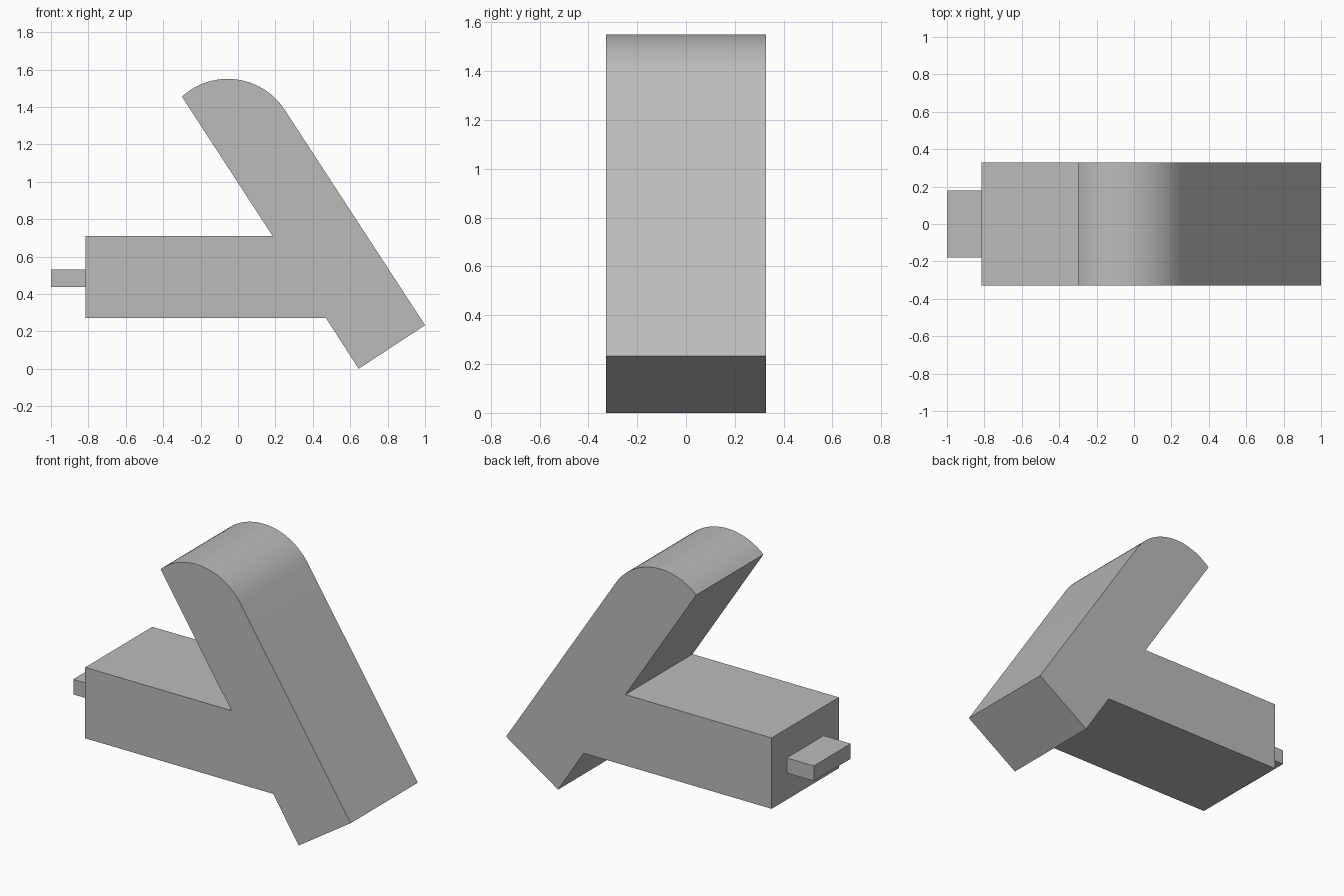
import bpy, bmesh
from math import sin, cos, radians
from mathutils import Vector

cube = bpy.data.objects.get("Cube")
if cube:
    bpy.data.objects.remove(cube)

grey = bpy.data.materials.new("plain grey")
grey.use_nodes = True
colour = (0.5, 0.5, 0.5, 1)
grey.diffuse_color = colour
grey.node_tree.nodes["Principled BSDF"].inputs["Base Color"].default_value = colour


def prism(name, outline, half_width):
    """Extrude an x-z outline evenly to both sides of y = 0."""
    bm = bmesh.new()
    face = bm.faces.new([bm.verts.new((x, -half_width, z)) for x, z in outline])
    made = bmesh.ops.extrude_face_region(bm, geom=[face])["geom"]
    moved = [v for v in made if isinstance(v, bmesh.types.BMVert)]
    bmesh.ops.translate(bm, verts=moved, vec=Vector((0, 2 * half_width, 0)))
    bmesh.ops.recalc_face_normals(bm, faces=bm.faces)
    mesh = bpy.data.meshes.new(name)
    bm.to_mesh(mesh)
    bm.free()
    mesh.materials.append(grey)
    obj = bpy.data.objects.new(name, mesh)
    bpy.context.collection.objects.link(obj)
    bpy.ops.object.select_all(action='DESELECT')
    obj.select_set(True)
    bpy.context.view_layer.objects.active = obj
    bpy.ops.object.shade_smooth_by_angle(angle=radians(25))
    return obj


# Slanted lever with a rounded top, joined to the horizontal block
steps, radius, start, end = 24, 0.363, 33, 132.4
arc = []
for i in range(steps + 1):
    a = radians(start + (end - start) * i / steps)
    arc.append((-0.055 + radius * cos(a), 1.187 + radius * sin(a)))
lower = [(0.185, 0.71), (-0.815, 0.71), (-0.815, 0.272),
         (0.47, 0.272), (0.645, 0), (1.0, 0.233)]
prism("lever_and_block", arc + lower, 0.328)

# Small tab on the end of the block
prism("end_tab", [(-1, 0.437), (-0.815, 0.437), (-0.815, 0.53), (-1, 0.53)], 0.18)
